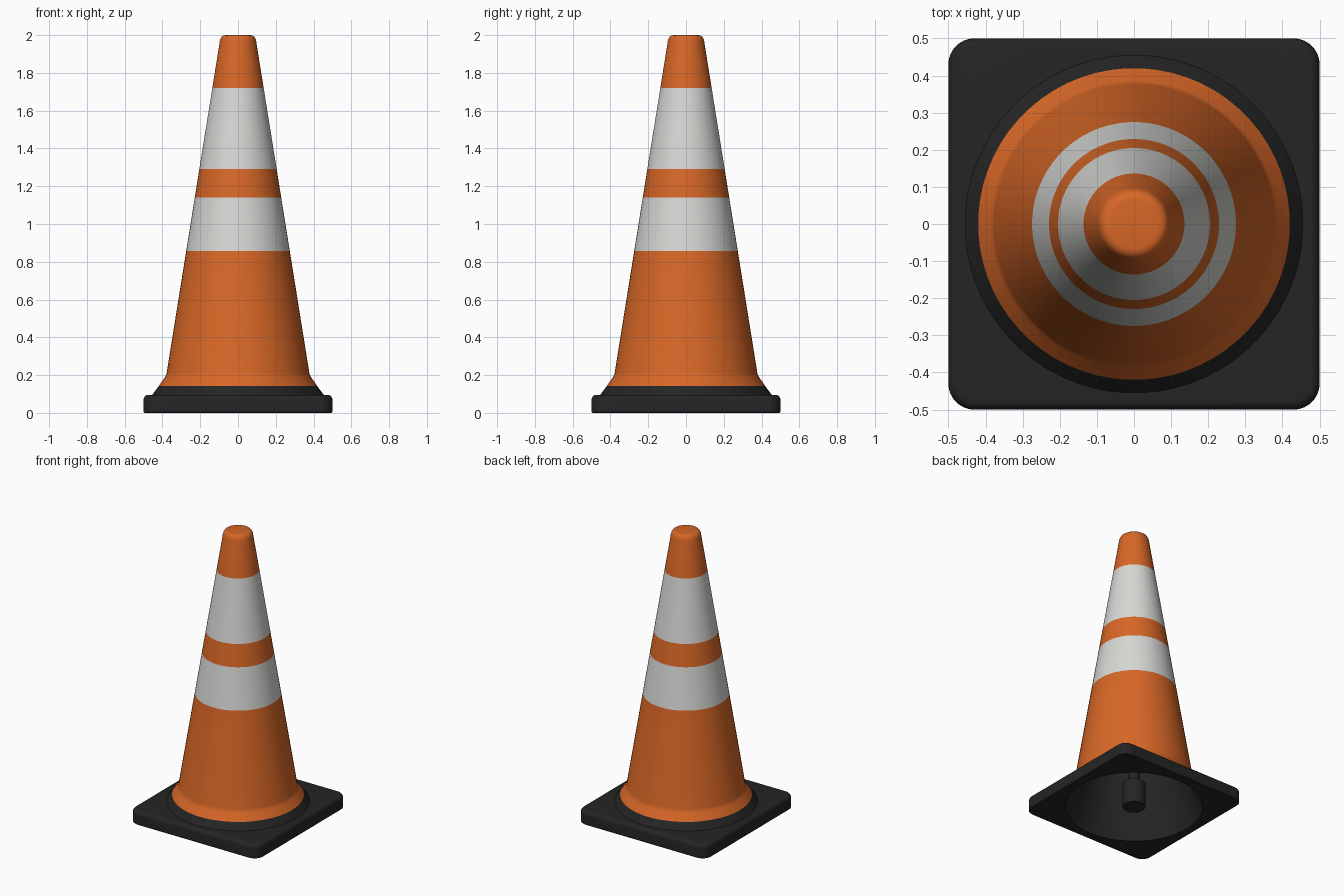
import bpy, bmesh, math

if "Cube" in bpy.data.objects:
    bpy.data.objects.remove(bpy.data.objects["Cube"])

SEG = 64  # sides of every round part (16 per quarter)


def material(name, rgb):
    m = bpy.data.materials.new(name)
    m.diffuse_color = (*rgb, 1.0)
    m.use_nodes = True
    m.node_tree.nodes["Principled BSDF"].inputs["Base Color"].default_value = m.diffuse_color
    return m


ORANGE = material("orange plastic", (0.68, 0.135, 0.02))
WHITE = material("reflective white", (0.68, 0.68, 0.66))
BLACK = material("black rubber", (0.018, 0.018, 0.018))


def circle(r, z):
    return [(r * math.cos((i + 0.5) * math.tau / SEG),
             r * math.sin((i + 0.5) * math.tau / SEG), z) for i in range(SEG)]


def rounded_square(half, radius, z):
    n = SEG // 4
    pts = []
    for c in range(4):
        mid = math.pi / 4 + c * math.pi / 2
        cx = math.copysign(half - radius, math.cos(mid))
        cy = math.copysign(half - radius, math.sin(mid))
        for i in range(n):
            a = (c + i / (n - 1)) * math.pi / 2
            pts.append((cx + radius * math.cos(a), cy + radius * math.sin(a), z))
    return pts


def loft(name, rings, mats, rule=None):
    """Join successive rings of points with quads."""
    bm = bmesh.new()
    loops = [[bm.verts.new(p) for p in ring] for ring in rings]
    for a, b in zip(loops, loops[1:]):
        for i in range(SEG):
            j = (i + 1) % SEG
            bm.faces.new((a[i], a[j], b[j], b[i]))
    bmesh.ops.remove_doubles(bm, verts=bm.verts, dist=1e-5)
    if rule:
        for f in bm.faces:
            f.material_index = rule(f.calc_center_median().z)
    mesh = bpy.data.meshes.new(name)
    bm.to_mesh(mesh)
    bm.free()
    for m in mats:
        mesh.materials.append(m)
    ob = bpy.data.objects.new(name, mesh)
    bpy.context.collection.objects.link(ob)
    bpy.ops.object.select_all(action='DESELECT')
    ob.select_set(True)
    bpy.context.view_layer.objects.active = ob
    bpy.ops.object.shade_smooth_by_angle(angle=math.radians(35))
    return ob


def lathe(name, profile, mats, rule=None):
    return loft(name, [circle(r, z) for r, z in profile], mats, rule)


# Square base plate with rounded corners, soft top rim and a round opening
plate = [circle(0.44, 0.0), rounded_square(0.495, 0.065, 0.0),
         rounded_square(0.5, 0.07, 0.005)]
for k in range(6):
    a = k / 5 * math.pi / 2
    inset = 0.025 * (1 - math.cos(a))
    plate.append(rounded_square(0.5 - inset, 0.07 - inset, 0.07 + 0.025 * math.sin(a)))
plate.append(circle(0.44, 0.095))
loft("base_plate", plate, [BLACK])

# Black collar around the foot, continuing as the inner lining of the cone
lathe("collar_and_lining",
      [(0, 1.95), (0.08, 1.95), (0.36, 0.2), (0.44, 0.0), (0.452, 0.01),
       (0.456, 0.094), (0.42, 0.142)], [BLACK])


# Cone shell with two white bands
def cone_radius(z):
    return 0.38 + (0.096 - 0.38) * (z - 0.2) / (1.97 - 0.2)


BANDS = [(0.856, 1.14), (1.292, 1.72)]
heights = [0.215] + [z for band in BANDS for z in band] + [1.965]
shell = [(0.42, 0.142), (0.387, 0.19), (0.381, 0.2)]
shell += [(cone_radius(z), z) for z in heights]
shell += [(0.093, 1.98), (0.087, 1.991), (0.077, 1.998), (0.065, 2.0), (0, 2.0)]
lathe("cone_shell", shell, [ORANGE, WHITE],
      lambda z: int(any(lo < z < hi for lo, hi in BANDS)))

# Central rod with a thicker foot inside the hollow cone
lathe("inner_rod",
      [(0, 0.0), (0.073, 0.0), (0.073, 0.17), (0.035, 0.19), (0.035, 1.97), (0, 1.97)],
      [BLACK])
